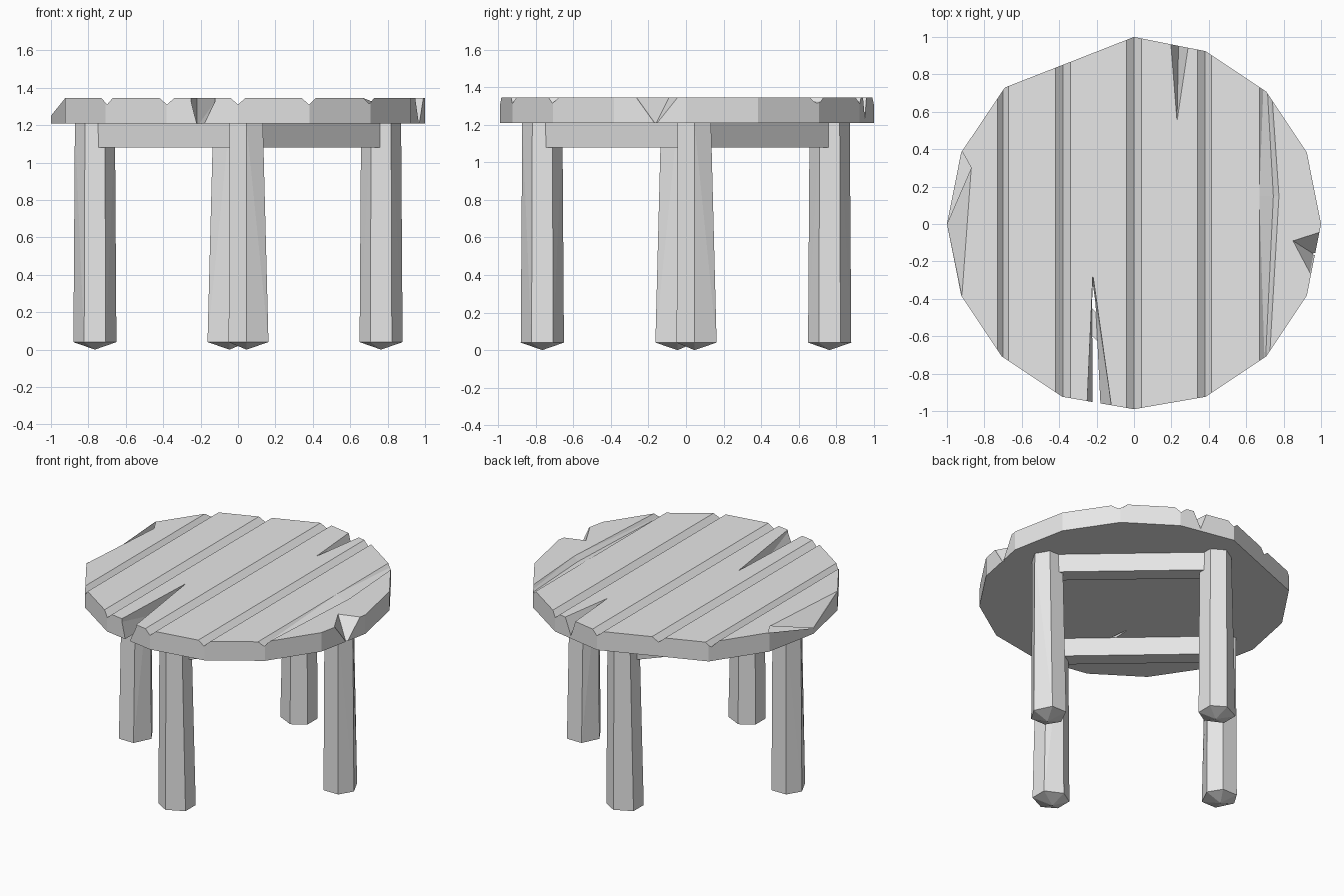
import bpy, bmesh, math
from mathutils import Vector, Matrix

if "Cube" in bpy.data.objects:
    bpy.data.objects.remove(bpy.data.objects["Cube"])

TOP, UNDER = 1.345, 1.21

wood = bpy.data.materials.new("pale grey wood")
wood.diffuse_color = (0.8, 0.8, 0.8, 1)
wood.use_nodes = True
wood.node_tree.nodes["Principled BSDF"].inputs["Base Color"].default_value = wood.diffuse_color


def make(name, bm):
    bmesh.ops.recalc_face_normals(bm, faces=bm.faces)
    me = bpy.data.meshes.new(name)
    bm.to_mesh(me)
    bm.free()
    me.materials.append(wood)
    ob = bpy.data.objects.new(name, me)
    bpy.context.collection.objects.link(ob)
    return ob


def hull(name, pts):
    bm = bmesh.new()
    for p in pts:
        bm.verts.new(p)
    res = bmesh.ops.convex_hull(bm, input=bm.verts)
    junk = [v for v in set(res["geom_interior"] + res["geom_unused"])
            if isinstance(v, bmesh.types.BMVert)]
    bmesh.ops.delete(bm, geom=junk, context='VERTS')
    return make(name, bm)


def cutter(rim, low):
    """Hull from rim points (x, y) at top height, lifted, and low points."""
    pts = [(x, y, TOP + h) for x, y in rim for h in (0, 0.1)] + low
    ob = hull("top_cutter", pts)
    ob.hide_render = True
    return ob


# Round top: sixteen-sided slab with slightly short planks at the back left
outline = [(math.cos(k * math.pi / 8), math.sin(k * math.pi / 8)) for k in range(16)]
outline[5], outline[6], outline[12] = (-0.37, 0.855), (-0.69, 0.73), (0, -0.99)
bm = bmesh.new()
face = bm.faces.new([bm.verts.new((x, y, UNDER)) for x, y in outline])
ext = bmesh.ops.extrude_face_region(bm, geom=[face])
for v in ext["geom"]:
    if isinstance(v, bmesh.types.BMVert):
        v.co.z = TOP
table_top = make("table_top", bm)

cutters = []
# Straight V grooves between planks: left edge, bottom, right edge
for a, b, c in [(-0.73, -0.70, -0.67), (-0.42, -0.38, -0.34),
                (-0.04, 0, 0.04), (0.34, 0.38, 0.415)]:
    cutters.append(cutter([(x, y) for x in (a, c) for y in (-1.1, 1.1)],
                          [(b, y, TOP - 0.035) for y in (-1.1, 1.1)]))
# Bent groove on the right
for y in (-0.8, 0.95):
    cutters.append(cutter([(0.67, y), (0.72, y), (0.67, 0.15), (0.775, 0.15)],
                          [(0.70, y, TOP - 0.03), (0.745, 0.15, TOP - 0.03)]))
# Long front split, through to the underside
cutters.append(cutter([(-0.22, -0.27), (-0.255, -1.05), (-0.11, -1.05)],
                      [(-0.22, -0.33, 1.19), (-0.215, -1.05, 1.19), (-0.185, -1.05, 1.19)]))
# Short back split
cutters.append(cutter([(0.23, 0.55), (0.19, 1.05), (0.305, 1.05)],
                      [(0.24, 1.05, 1.20)]))
# Chip on the right edge
cutters.append(cutter([(0.85, -0.09), (0.99, -0.045), (1.1, -0.01), (0.94, -0.26), (1.03, -0.32)],
                      [(0.93, -0.15, 1.31), (0.96, -0.16, 1.205), (1.1, -0.17, 1.205)]))
# Worn slope on the left edge
cutters.append(cutter([(-0.92, -0.385), (-0.87, 0.30), (-0.92, 0.39)],
                      [(-1.0, 0, 1.25), (-1.2, 0, 1.25), (-1.2, 0, TOP + 0.1)]))

for c in cutters:
    m = table_top.modifiers.new("cut", 'BOOLEAN')
    m.operation, m.solver, m.object = 'DIFFERENCE', 'EXACT', c
deps = bpy.context.evaluated_depsgraph_get()
cut_mesh = bpy.data.meshes.new_from_object(table_top.evaluated_get(deps))
table_top.modifiers.clear()
table_top.data = cut_mesh
for c in cutters:
    bpy.data.objects.remove(c)

# Four six-sided legs with blunt pointed feet, joined by four rails
LEG = Vector((0.045, -0.765, 0))
NEXT = Matrix.Rotation(math.pi / 2, 3, 'Z') @ LEG
for i, side in enumerate(("front", "right", "back", "left")):
    rot = Matrix.Rotation(i * math.pi / 2, 4, 'Z')
    pts = [LEG.copy()]
    for z, r, right, left in [(UNDER, 0.107, 0.088, 0.09), (0.04, 0.115, 0.118, 0.095)]:
        for k in range(6):
            a = math.pi / 2 + k * math.pi / 3
            s = math.cos(a) / math.cos(math.pi / 6)
            pts.append(LEG + Vector((s * (right if s > 0 else left), r * math.sin(a), z)))
    hull(side + "_leg", [rot @ p for p in pts])

    # Rail from this leg to the next one
    along = (NEXT - LEG).normalized()
    out = Vector((along.y, -along.x, 0)) * 0.055
    ends = (LEG + along * 0.06, NEXT - along * 0.06)
    hull(side + "_rail", [rot @ (e + out * s + Vector((0, 0, z)))
                          for e in ends for s in (-1, 1) for z in (1.08, UNDER)])
